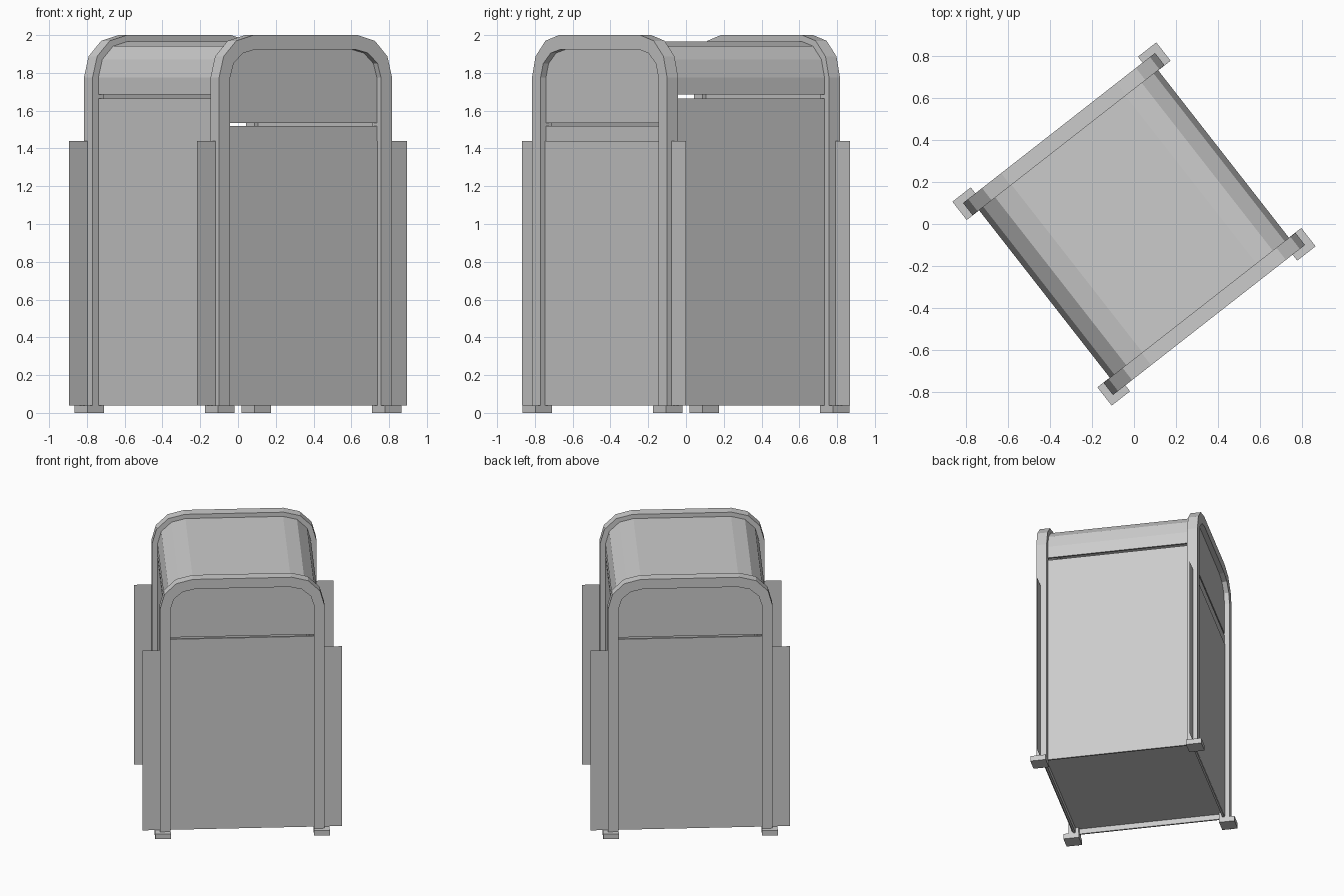
import bpy, bmesh, math
from mathutils import Matrix

if "Cube" in bpy.data.objects:
    bpy.data.objects.remove(bpy.data.objects["Cube"])

TURN = Matrix.Rotation(math.radians(38), 4, 'Z')   # whole bin stands turned


def finish(name, bm):
    bmesh.ops.recalc_face_normals(bm, faces=bm.faces)
    bm.transform(TURN)
    mesh = bpy.data.meshes.new(name)
    bm.to_mesh(mesh)
    bm.free()
    obj = bpy.data.objects.new(name, mesh)
    bpy.context.collection.objects.link(obj)
    return obj


def prism(name, profile, y0, y1):
    """Extrude an (x, z) outline from y0 to y1."""
    bm = bmesh.new()
    face = bm.faces.new([bm.verts.new((x, y0, z)) for x, z in profile])
    ext = bmesh.ops.extrude_face_region(bm, geom=[face], use_keep_orig=True)
    for v in ext['geom']:
        if isinstance(v, bmesh.types.BMVert):
            v.co.y = y1
    return finish(name, bm)


def box(name, x0, x1, y0, y1, z0, z1):
    return prism(name, [(x0, z0), (x1, z0), (x1, z1), (x0, z1)], y0, y1)


def arch(half, flat, top, bottom, spring=1.775, seg=3):
    """Open outline: up the left side, over rounded corners, down the right."""
    right = []
    for i in range(seg + 1):
        a = math.pi / 2 * i / seg
        right.append((flat + (half - flat) * math.sin(a),
                      spring + (top - spring) * math.cos(a)))
    right.append((half, bottom))
    return [(-x, z) for x, z in reversed(right)] + right


# End frames: arched hoops at front and back
hoop = arch(0.581, 0.35, 2.0, 0.04) + arch(0.507, 0.333, 1.925, 0.04)[::-1]
# Curved hood shell and the panel closing each end of it
hood = arch(0.542, 0.345, 1.967, 1.685) + arch(0.53, 0.34, 1.955, 1.685)[::-1]
end = arch(0.53, 0.34, 1.955, 1.535)
prism("hood", hood, -0.545, 0.545)

for s, side in ((-1, "front"), (1, "back")):
    prism(side + "_frame", hoop, s * 0.581, s * 0.507)
    prism(side + "_hood_panel", end, s * 0.545, s * 0.53)
    box(side + "_wall", -0.53, 0.53, s * 0.545, s * 0.53, 0.04, 1.52)
    # Thin sheet reaching out past both posts
    bm = bmesh.new()
    bm.faces.new([bm.verts.new((x, s * 0.55, z)) for x, z in
                  ((-0.705, 0.04), (0.705, 0.04), (0.705, 1.44), (-0.705, 1.44))])
    finish(side + "_sheet", bm)
    # Feet under the posts
    for t, hand in ((-1, "left"), (1, "right")):
        box(f"{side}_{hand}_foot", t * 0.506, t * 0.617, s * 0.506, s * 0.617, 0, 0.04)

# Side walls and floor
for t, hand in ((-1, "left"), (1, "right")):
    box(hand + "_wall", t * 0.53, t * 0.542, -0.545, 0.545, 0.04, 1.665)
box("floor", -0.53, 0.53, -0.53, 0.53, 0.08, 0.1)
